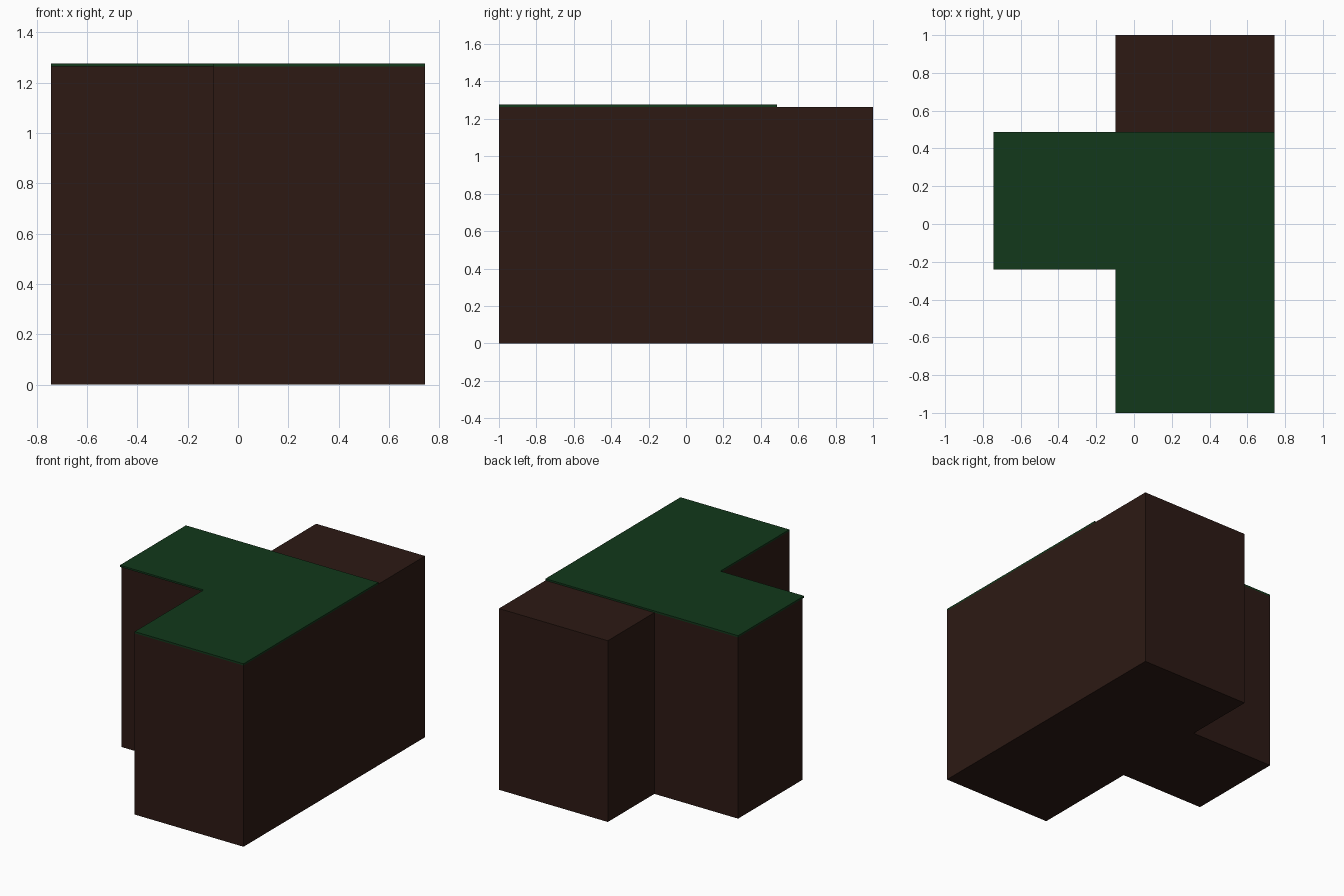
import bpy
import bmesh

if "Cube" in bpy.data.objects:
    bpy.data.objects.remove(bpy.data.objects["Cube"])


def material(name, color):
    mat = bpy.data.materials.new(name)
    mat.diffuse_color = (*color, 1.0)
    mat.use_nodes = True
    mat.node_tree.nodes["Principled BSDF"].inputs["Base Color"].default_value = mat.diffuse_color
    return mat


def prism(name, outline, z0, z1, mat):
    """Extrude a flat outline from z0 up to z1."""
    bm = bmesh.new()
    base = bm.faces.new([bm.verts.new((x, y, z0)) for x, y in outline])
    top = bmesh.ops.extrude_face_region(bm, geom=[base], use_keep_orig=True)
    verts = [g for g in top["geom"] if isinstance(g, bmesh.types.BMVert)]
    bmesh.ops.translate(bm, verts=verts, vec=(0, 0, z1 - z0))
    bmesh.ops.recalc_face_normals(bm, faces=bm.faces)
    mesh = bpy.data.meshes.new(name)
    bm.to_mesh(mesh)
    bm.free()
    mesh.materials.append(mat)
    obj = bpy.data.objects.new(name, mesh)
    bpy.context.collection.objects.link(obj)
    return obj


brown = material("dark_brown", (0.026, 0.010, 0.007))
green = material("dark_green", (0.006, 0.040, 0.011))

LEFT, STEP, RIGHT = -0.743, -0.097, 0.743
WING_BACK, WALL_TOP, ROOF_TOP = 0.487, 1.264, 1.276

# Walls: long block with a side wing
prism("building_walls", [
    (STEP, -1), (RIGHT, -1), (RIGHT, 1), (STEP, 1),
    (STEP, WING_BACK), (LEFT, WING_BACK), (LEFT, -0.22), (STEP, -0.22),
], 0, WALL_TOP, brown)

# Thin L-shaped roof, overhanging the wing's front slightly
prism("roof_slab", [
    (STEP, -1), (RIGHT, -1), (RIGHT, WING_BACK),
    (LEFT, WING_BACK), (LEFT, -0.24), (STEP, -0.24),
], WALL_TOP, ROOF_TOP, green)
